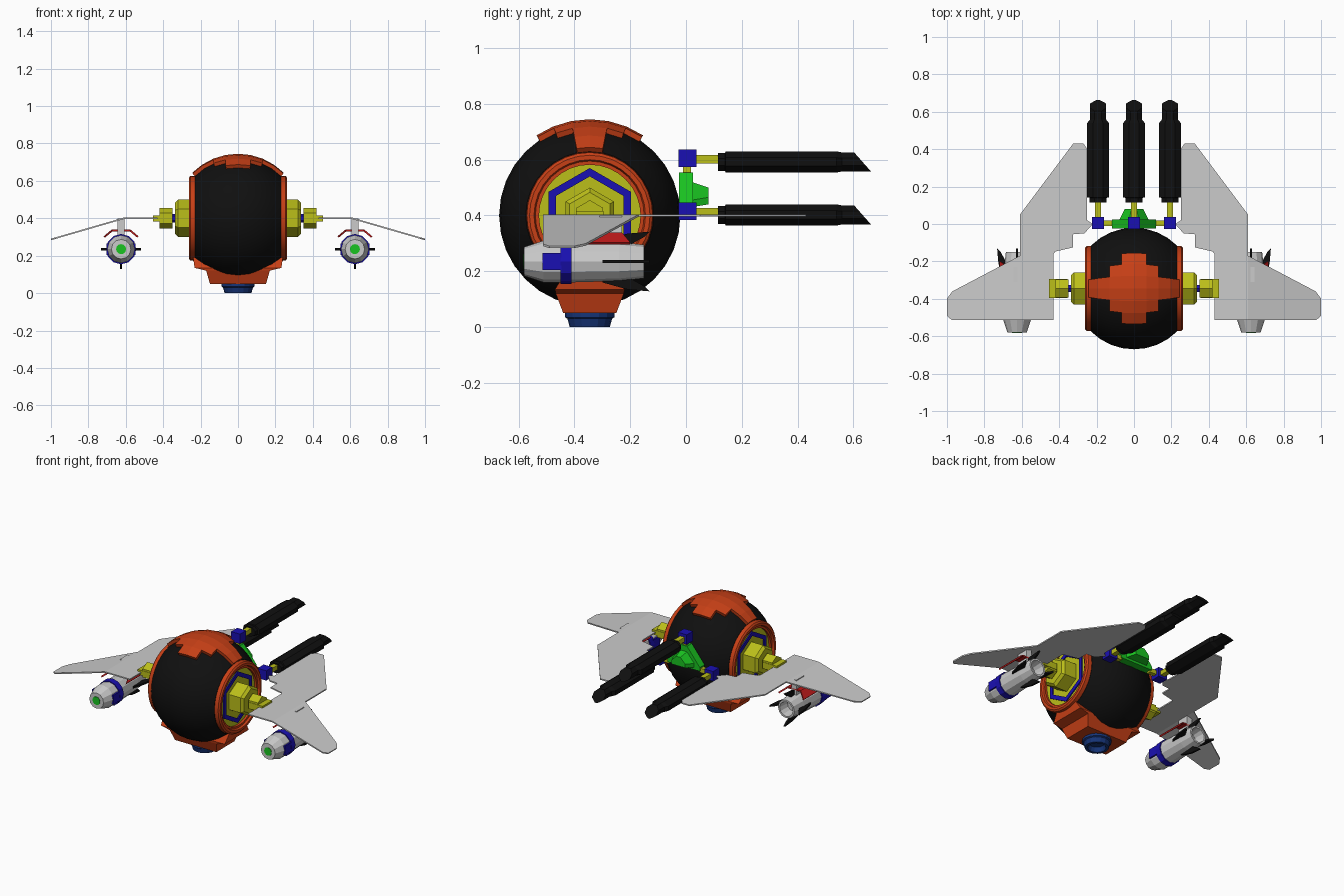
import bpy, bmesh, math
from mathutils import Vector

if "Cube" in bpy.data.objects:
    bpy.data.objects.remove(bpy.data.objects["Cube"])

COLORS = {"black": (.005, .005, .005), "orange": (.57, .05, .008), "yellow": (.5, .52, .01),
          "blue": (.01, .005, .45), "navy": (.008, .035, .19), "green": (.01, .55, .015),
          "red": (.5, .01, .01)}
MATS = {}
for key, col in COLORS.items():
    MATS[key] = bpy.data.materials.new(key)
    MATS[key].diffuse_color = (*col, 1)


def make(name, verts, faces, mat=None, mirror=False, solid=0, smooth=False):
    me = bpy.data.meshes.new(name)
    me.from_pydata([tuple(v) for v in verts], [], faces)
    bm = bmesh.new()
    bm.from_mesh(me)
    bmesh.ops.recalc_face_normals(bm, faces=bm.faces)
    bm.to_mesh(me)
    bm.free()
    ob = bpy.data.objects.new(name, me)
    bpy.context.collection.objects.link(ob)
    if mat:
        me.materials.append(MATS[mat])
    if solid:
        m = ob.modifiers.new("thickness", 'SOLIDIFY')
        m.thickness, m.offset = solid, 0
    if mirror:
        ob.modifiers.new("mirror", 'MIRROR').use_mirror_merge = False
    if smooth:
        bpy.ops.object.select_all(action='DESELECT')
        bpy.context.view_layer.objects.active = ob
        ob.select_set(True)
        bpy.ops.object.shade_smooth_by_angle(angle=math.radians(30))
    return ob


def loft(name, rings, mat=None, loop=False, **kw):
    """Skin equal-length rings; cap the ends unless the profile loops."""
    n, k = len(rings[0]), len(rings)
    faces = [[i * n + j, i * n + (j + 1) % n, (i + 1) % k * n + (j + 1) % n, (i + 1) % k * n + j]
             for i in range(k if loop else k - 1) for j in range(n)]
    if not loop:
        faces += [list(range(n)), list(range((k - 1) * n, k * n))]
    return make(name, [p for r in rings for p in r], faces, mat, **kw)


def lathe(name, profile, n, axis, c, mat=None, **kw):
    """Revolve (distance along axis, radius) pairs about an axis through c."""
    rings = []
    for a, r in profile:
        ring = []
        for j in range(n):
            t = 2 * math.pi * j / n
            u, v = r * math.cos(t), r * math.sin(t)
            p = {'X': (a, v, u), 'Y': (v, a, u), 'Z': (v, u, a)}[axis]
            ring.append(Vector(c) + Vector(p))
        rings.append(ring)
    return loft(name, rings, mat, **kw)


def rect(hx, hy, z, cx=0, cy=0):
    return [(cx + sx * hx, cy + sy * hy, z) for sx, sy in ((-1, -1), (1, -1), (1, 1), (-1, 1))]


def box(name, c, h, mat=None, **kw):
    return loft(name, [rect(h[0], h[1], c[2] + s * h[2], c[0], c[1]) for s in (-1, 1)], mat, **kw)


CY, CZ, R = -.345, .4, .325
HUB = (0, CY, CZ)
STEP = math.pi / 16

# Round hull with flat sides
lathe("hull", [(R * math.sin(i * STEP), R * math.cos(i * STEP)) for i in range(-4, 5)],
      32, 'X', HUB, "black", smooth=True)

# Stepped cross-shaped cap on top of the hull
verts, faces = [], []
for i in range(-4, 4):
    reach = [3, 2, 1, 1][i if i >= 0 else -i - 1]
    for j in range(-reach, reach):
        faces.append(list(range(len(verts), len(verts) + 4)))
        for a, b in ((i, j), (i + 1, j), (i + 1, j + 1), (i, j + 1)):
            r = .335 * math.cos(a * STEP)
            verts.append((.335 * math.sin(a * STEP), CY + r * math.sin(b * STEP), CZ + r * math.cos(b * STEP)))
cap = make("top_cap", verts, faces, "orange")
bm = bmesh.new()
bm.from_mesh(cap.data)
bmesh.ops.remove_doubles(bm, verts=bm.verts, dist=1e-4)
bmesh.ops.recalc_face_normals(bm, faces=bm.faces)
bm.to_mesh(cap.data)
bm.free()
mod = cap.modifiers.new("thickness", 'SOLIDIFY')
mod.thickness, mod.offset = .02, 0

# Belly plate and foot nozzle
loft("belly_plate", [rect(.15, .095, .05, 0, CY), rect(.17, .122, .12, 0, CY),
                     rect(.232, .125, .135, 0, CY), rect(.24, .09, .19, 0, CY)], "orange")
lathe("foot_nozzle", [(0, .072), (.03, .08), (.035, .088), (.06, .088), (.06, .05), (.03, .045), (0, .055)],
      16, 'Z', (0, CY, 0), "navy", loop=True)
lathe("foot_nozzle_core", [(.03, .05), (.06, .05)], 16, 'Z', (0, CY, 0), "navy")

# Side hatches: rim, disc, hexagon trim and stepped hub
lathe("side_rim", [(.215, .222), (.225, .228), (.255, .226), (.263, .216), (.263, .2), (.25, .195),
                   (.25, .182), (.22, .182)], 32, 'X', HUB, "orange", loop=True, mirror=True, smooth=True)
lathe("side_disc", [(.22, .19), (.235, .19)], 32, 'X', HUB, "yellow", mirror=True)
lathe("hexagon_trim", [(.23, .17), (.242, .17), (.242, .14), (.23, .14)], 6, 'X', HUB, "blue",
      loop=True, mirror=True)
lathe("wing_hub", [(.23, .1), (.32, .1), (.337, .083)], 6, 'X', HUB, "yellow", mirror=True)
lathe("hub_axle", [(.33, .022), (.36, .022)], 6, 'X', HUB, "blue", mirror=True)
lathe("wing_socket", [(.35, .055), (.42, .055)], 6, 'X', HUB, "yellow", mirror=True)
box("wing_tongue", (.405, CY, CZ), (.05, .05, .016), "yellow", mirror=True)

# Bent wings
inner = [(.61, -.17), (.61, .05), (.325, .43), (.27, .43), (.25, .4), (.25, .02), (.22, 0), (.265, -.05),
         (.325, -.055), (.325, -.125), (.42, -.147), (.43, -.16), (.43, -.512), (.61, -.512)]
outer = [(.975, -.512), (1, -.49), (1, -.4), (.97, -.36)]
pts = [(x, y, CZ - max(0, x - .61) * .29) for x, y in inner + outer]
n = len(inner)
make("wing", pts, [list(range(n)), [0, n - 1] + list(range(n, n + 4))], mirror=True, solid=.008)

# Engines under the wings
EX, EZ = .625, .235
E = (EX, 0, EZ)
lathe("engine", [(-.58, .052), (-.51, .075), (-.42, .075), (-.24, .07), (-.15, .06), (-.15, .048), (-.22, .04)],
      12, 'Y', E, mirror=True)
lathe("engine_band", [(-.45, .081), (-.41, .081)], 12, 'Y', E, "blue", mirror=True)
box("band_tab", (EX, -.48, EZ), (.077, .034, .03), "blue", mirror=True)
lathe("nose_light", [(-.57, .027), (-.583, .027)], 12, 'Y', E, "green", mirror=True)
for k in range(4):
    t = k * math.pi / 2
    d, w = Vector((math.sin(t), 0, math.cos(t))), Vector((math.cos(t), 0, -math.sin(t))) * .006
    prof = [(-.30, .06), (-.30, .075), (-.21, .1), (-.13, .107), (-.15, .088), (-.2, .06)]
    loft("engine_fin", [[Vector((EX, y, EZ)) + d * r + w * s for y, r in prof] for s in (-1, 1)],
         "black", mirror=True)
# Red saddle and pylon joining engine to wing
saddle = [(-.09, .3, -.4, -.2), (-.048, .335, -.3, -.23), (.048, .335, -.3, -.23), (.09, .3, -.4, -.2)]
make("engine_saddle", [(EX + x, y0, z) for x, z, y0, y1 in saddle] + [(EX + x, y1, z) for x, z, y0, y1 in saddle],
     [[i, i + 1, i + 5, i + 4] for i in range(3)], "red", mirror=True, solid=.01)
box("engine_pylon", (EX, -.27, .35), (.018, .04, .05), mirror=True)

# Rear triangular bracket in two layers
def bracket(y, wb, wt, zb, zt):
    return [(-wb, y, zb), (wb, y, zb), (wb, y, zb + .025), (wt, y, zt), (-wt, y, zt), (-wb, y, zb + .025)]


loft("rear_bracket", [bracket(-.025, .118, .025, .415, .555), bracket(.025, .118, .025, .415, .555)], "green")
loft("bracket_boss", [bracket(.02, .08, .025, .43, .52), bracket(.08, .05, .015, .44, .5)], "green")


# Booster rods: joint cube, struts and slant-ended octagonal body
def section(x, y, z, w, h, slant=0):
    pts = [(-.2, -1), (.2, -1), (1, -.4), (1, .4), (.45, 1), (-.45, 1), (-1, .4), (-1, -.4)]
    return [(x + a * w, y + slant * (1 - b) / 2, z + b * h) for a, b in pts]


def booster(x, z, mirror):
    kw = {"mirror": mirror}
    box("joint_cube", (x, .006, z + .013), (.032, .032, .032), "blue", **kw)
    box("booster_strut", (x, .08, z + .01), (.016, .05, .015), "yellow", **kw)
    loft("booster", [section(x, .115, z, .045, .032), section(x, .14, z, .045, .032),
                     section(x, .142, z, .058, .038), section(x, .54, z, .058, .038),
                     section(x, .56, z, .042, .034), section(x, .603, z, .042, .034, .06)], "black", **kw)


booster(0, .592, False)
booster(.192, .402, True)
box("upper_link", (0, .004, .566), (.014, .014, .016), "yellow")
box("side_link", (.14, .004, .418), (.03, .014, .014), "yellow", mirror=True)

for m in bpy.data.materials:
    if m.users and not m.is_grease_pencil:
        m.use_nodes = True
        m.node_tree.nodes["Principled BSDF"].inputs["Base Color"].default_value = m.diffuse_color
